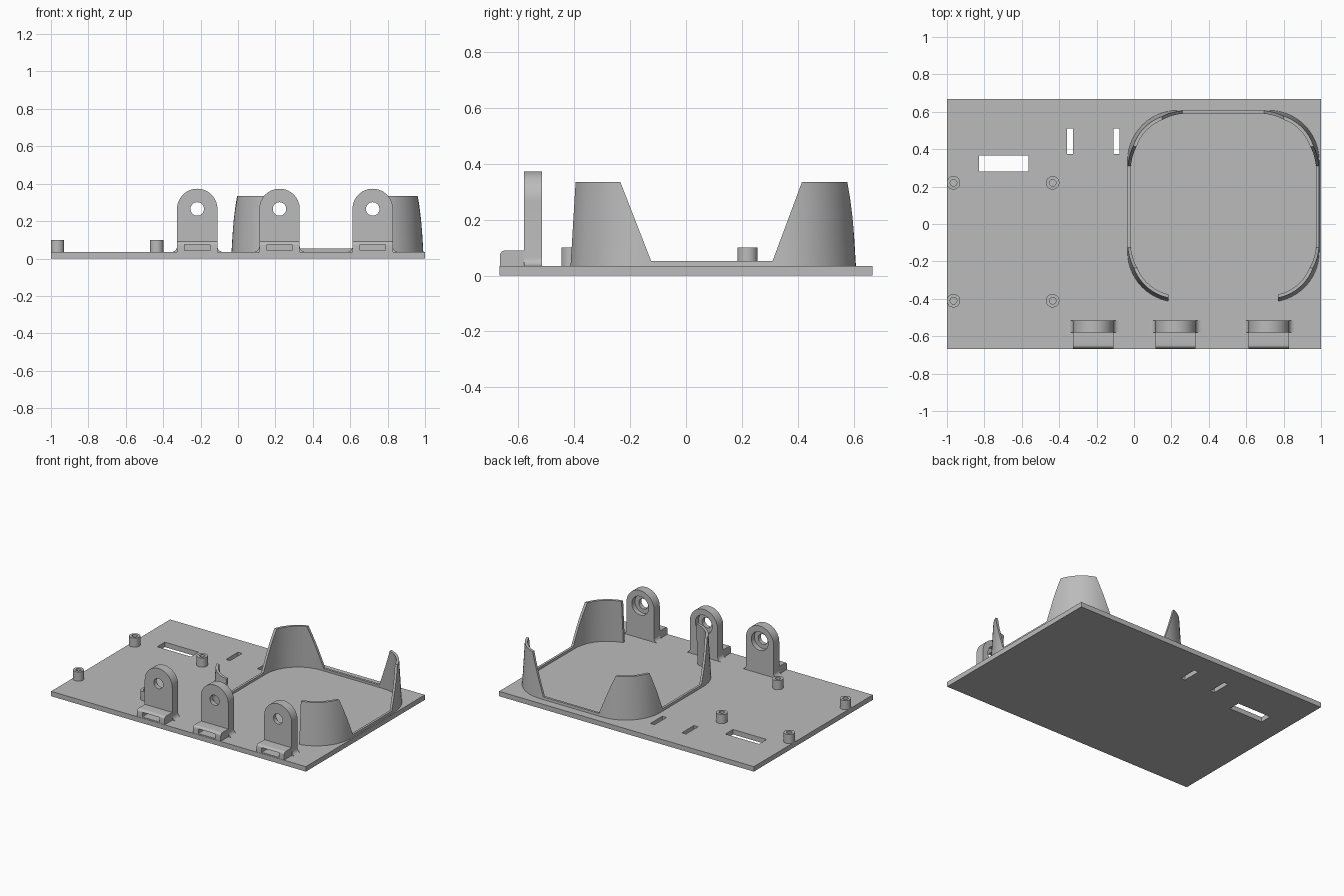
import bpy, bmesh, math
from mathutils import Matrix, Vector

if "Cube" in bpy.data.objects:
    bpy.data.objects.remove(bpy.data.objects["Cube"], do_unlink=True)

grey = bpy.data.materials.new("plain grey")
grey.use_nodes = True
grey.diffuse_color = (0.5, 0.5, 0.5, 1)
grey.node_tree.nodes["Principled BSDF"].inputs["Base Color"].default_value = (0.5, 0.5, 0.5, 1)

TOP = 0.035  # upper face of the base plate


def make(name, bm):
    bmesh.ops.recalc_face_normals(bm, faces=bm.faces)
    mesh = bpy.data.meshes.new(name)
    bm.to_mesh(mesh)
    bm.free()
    mesh.materials.append(grey)
    obj = bpy.data.objects.new(name, mesh)
    bpy.context.collection.objects.link(obj)
    return obj


def box(name, x, y, z):
    bm = bmesh.new()
    bmesh.ops.create_cube(bm, size=1)
    for v in bm.verts:
        v.co = Vector([(a + b) / 2 + c * (b - a) for (a, b), c in zip((x, y, z), v.co)])
    return make(name, bm)


def loft(name, loops, caps=True):
    """Skin equal-length closed loops; without caps the last joins the first."""
    bm = bmesh.new()
    rings = [[bm.verts.new(p) for p in loop] for loop in loops]
    n = len(rings[0])
    pairs = list(zip(rings, rings[1:])) + ([] if caps else [(rings[-1], rings[0])])
    for a, b in pairs:
        for i in range(n):
            j = (i + 1) % n
            bm.faces.new((a[i], a[j], b[j], b[i]))
    if caps:
        bm.faces.new(rings[0])
        bm.faces.new(rings[-1])
    return make(name, bm)


def prism_y(name, outline, y0, y1):
    return loft(name, [[(x, y, z) for x, z in outline] for y in (y0, y1)])


def prism_x(name, outline, x0, x1):
    return loft(name, [[(x, y, z) for y, z in outline] for x in (x0, x1)])


def circle(cx, cz, r, n=40):
    return [(cx + r * math.cos(2 * math.pi * i / n), cz + r * math.sin(2 * math.pi * i / n))
            for i in range(n)]


def cut(obj, *cutters):
    bpy.context.view_layer.objects.active = obj
    for cutter in cutters:
        mod = obj.modifiers.new("cut", "BOOLEAN")
        mod.operation, mod.solver, mod.object = "DIFFERENCE", "EXACT", cutter
        bpy.ops.object.modifier_apply(modifier=mod.name)
        bpy.data.objects.remove(cutter, do_unlink=True)


def smooth(obj):
    bpy.ops.object.select_all(action="DESELECT")
    obj.select_set(True)
    bpy.context.view_layer.objects.active = obj
    bpy.ops.object.shade_smooth_by_angle(angle=math.radians(30))


# Base plate with three slots
plate = box("base_plate", (-1, 1), (-0.667, 0.667), (0, TOP))
slots = [((-0.83, -0.565), (0.28, 0.365)), ((-0.357, -0.325), (0.375, 0.51)),
         ((-0.11, -0.077), (0.375, 0.51))]
cut(plate, *[box("slot_cutter", x, y, (-0.1, 0.1)) for x, y in slots])

# Hollow mounting posts
for x in (-0.965, -0.435):
    for y in (0.22, -0.41):
        rings = [(0.036, TOP), (0.036, 0.1), (0.018, 0.1), (0.018, TOP)]
        post = loft("mounting_post", [[(px, py, z) for px, py in circle(x, y, r, 32)]
                                      for r, z in rings], caps=False)
        smooth(post)


# Tapered rounded-square cradle
CX, CY, HALF, RAD = 0.478, 0.095, 0.513, 0.27


def rounded_square(inset, z, steps=14):
    points = []
    core, r = HALF - RAD, RAD - inset
    for k, (sx, sy) in enumerate(((1, 1), (-1, 1), (-1, -1), (1, -1))):
        for i in range(steps + 1):
            a = math.pi / 2 * (k + i / steps)
            points.append((CX + sx * core + r * math.cos(a),
                           CY + sy * core + r * math.sin(a), z))
    return points


H, RIM = 0.335, 0.053
cradle = loft("cradle_wall", [rounded_square(0, TOP - 0.005), rounded_square(0.018, H),
                              rounded_square(0.036, H), rounded_square(0.016, TOP - 0.005)],
              caps=False)


def trapezoid(low0, low1, top0, top1):
    k = (0.4 - RIM) / (H - RIM)  # carry the slopes past the wall top
    return [(low0, RIM), (low1, RIM),
            (low1 + (top1 - low1) * k, 0.4), (low0 + (top0 - low0) * k, 0.4)]


cut(cradle,
    prism_x("side_opening", trapezoid(-0.125, 0.31, -0.235, 0.415), -0.2, 1.2),
    prism_y("back_opening", trapezoid(0.26, 0.695, 0.15, 0.80), 0.3, 0.8),
    box("front_opening", (0.185, 0.77), (-0.6, -0.2), (-0.1, 0.5)))
smooth(cradle)

# Upright hinge lugs with feet
W, LUG_F, LUG_B, AXIS = 0.108, -0.58, -0.515, 0.265
for cx in (-0.218, 0.222, 0.72):
    arch = [(cx + W * math.cos(math.pi * i / 28), AXIS + W * math.sin(math.pi * i / 28))
            for i in range(29)]
    # Concave fillets flare out where the lug meets the plate
    f = 0.03
    flare = [(W + f - f * math.sin(a), TOP + f - f * math.cos(a))
             for a in [math.pi / 2 * i / 6 for i in range(7)]]
    right = [(cx + x, z) for x, z in flare]
    left = [(cx - x, z) for x, z in reversed(flare)]
    lug = prism_y("hinge_lug", right + arch + left, LUG_F, LUG_B)
    cut(lug, prism_y("hole_cutter", circle(cx, AXIS, 0.036), -0.7, -0.4),
        prism_y("bore_cutter", circle(cx, AXIS, 0.066), LUG_B - 0.035, -0.4))
    smooth(lug)

    # Foot with a rounded front edge and a rectangular pocket
    rr, front, top = 0.018, -0.665, 0.09
    nose = [(front + rr - rr * math.sin(a), top - rr + rr * math.cos(a))
            for a in [math.pi / 2 * i / 6 for i in range(7)]]
    foot = prism_x("lug_foot", [(LUG_F + 0.002, TOP), (LUG_F + 0.002, top)] + nose
                   + [(front, TOP)], cx - W, cx + W)
    cut(foot, box("pocket_cutter", (cx - 0.068, cx + 0.068), (-0.7, LUG_F - 0.005),
                  (0.043, 0.076)))
    smooth(foot)
